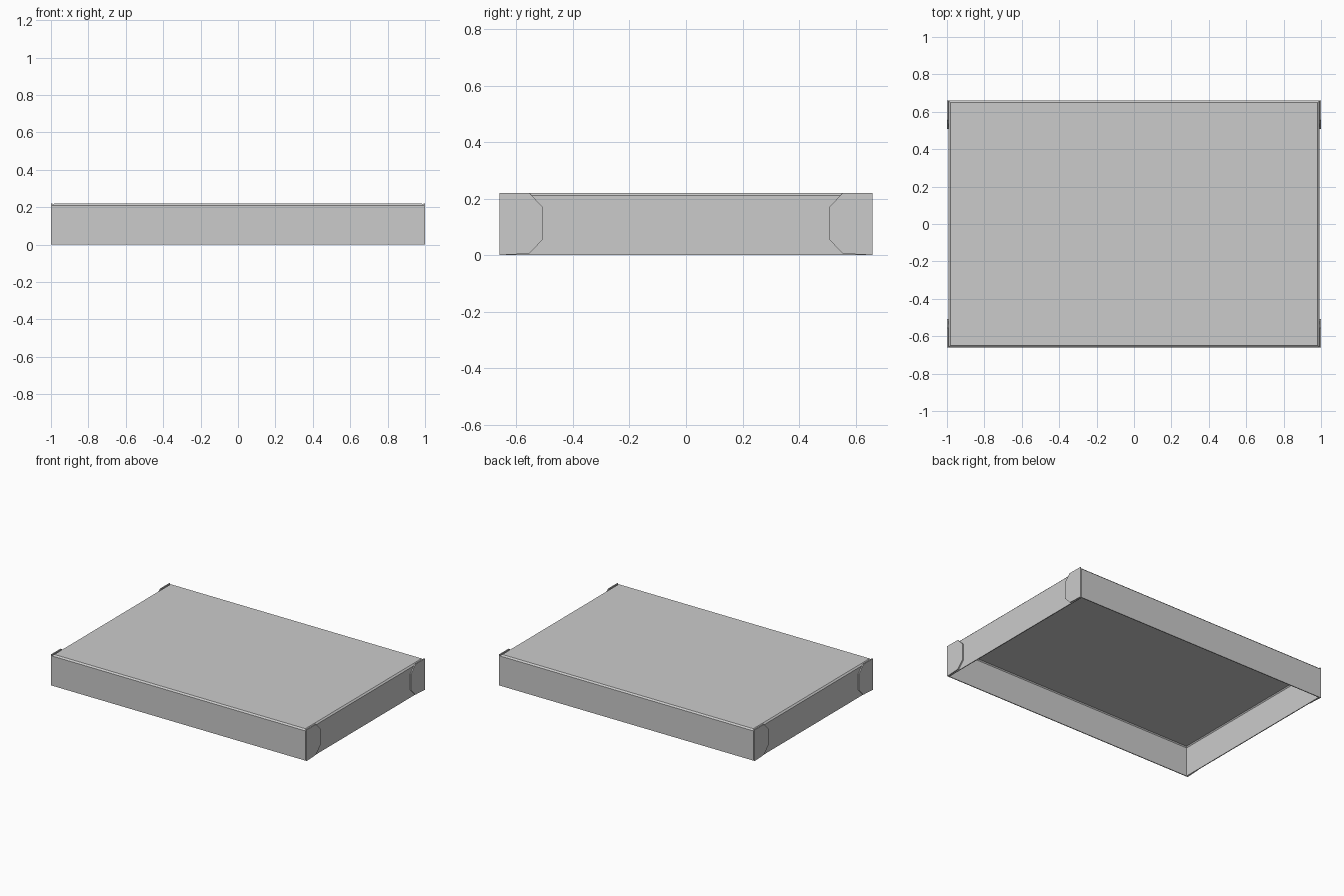
import bpy, bmesh

if "Cube" in bpy.data.objects:
    bpy.data.objects.remove(bpy.data.objects["Cube"])

HALF_X, HALF_Y, H = 0.992, 0.66, 0.22   # lid shell half sizes and height
T = 0.006                               # card thickness
FLAP_X = 1.0                            # outer face of the corner flaps


def finish(name, bm):
    mesh = bpy.data.meshes.new(name)
    bmesh.ops.recalc_face_normals(bm, faces=bm.faces)
    bm.to_mesh(mesh)
    bm.free()
    obj = bpy.data.objects.new(name, mesh)
    bpy.context.collection.objects.link(obj)
    return obj


# Lid shell: top panel and four walls, creased at the top, open underneath
bm = bmesh.new()
bmesh.ops.create_cube(bm, size=1)
for v in bm.verts:
    v.co.x *= 2 * HALF_X
    v.co.y *= 2 * HALF_Y
    v.co.z = (v.co.z + 0.5) * H
top_edges = [e for e in bm.edges if all(v.co.z > H / 2 for v in e.verts)]
bmesh.ops.bevel(bm, geom=top_edges, offset=0.01, segments=1,
                profile=0.5, affect='EDGES')
bm.normal_update()
bottom = [f for f in bm.faces if f.normal.z < -0.9]
bmesh.ops.delete(bm, geom=bottom, context='FACES')
lid = finish("lid_shell", bm)
# Normals of the open shell point outward, so the card grows inward
sol = lid.modifiers.new("card_thickness", 'SOLIDIFY')
sol.thickness = T
sol.offset = -1
sol.use_even_offset = True

# Corner flaps: cut-corner tabs folded from the long walls over the short ones
bm = bmesh.new()
outline = [(-HALF_Y, 0.0), (-0.62, 0.002), (-0.555, 0.005), (-0.507, 0.055),
           (-0.507, 0.17), (-0.555, H), (-HALF_Y, H)]
face = bm.faces.new([bm.verts.new((FLAP_X, y, z)) for y, z in outline])
ext = bmesh.ops.extrude_face_region(bm, geom=[face], use_keep_orig=True)
for v in ext["geom"]:
    if isinstance(v, bmesh.types.BMVert):
        v.co.x = HALF_X + 0.0005
flaps = finish("corner_flaps", bm)
mir = flaps.modifiers.new("four_corners", 'MIRROR')
mir.use_axis = (True, True, False)
mir.use_mirror_merge = False
